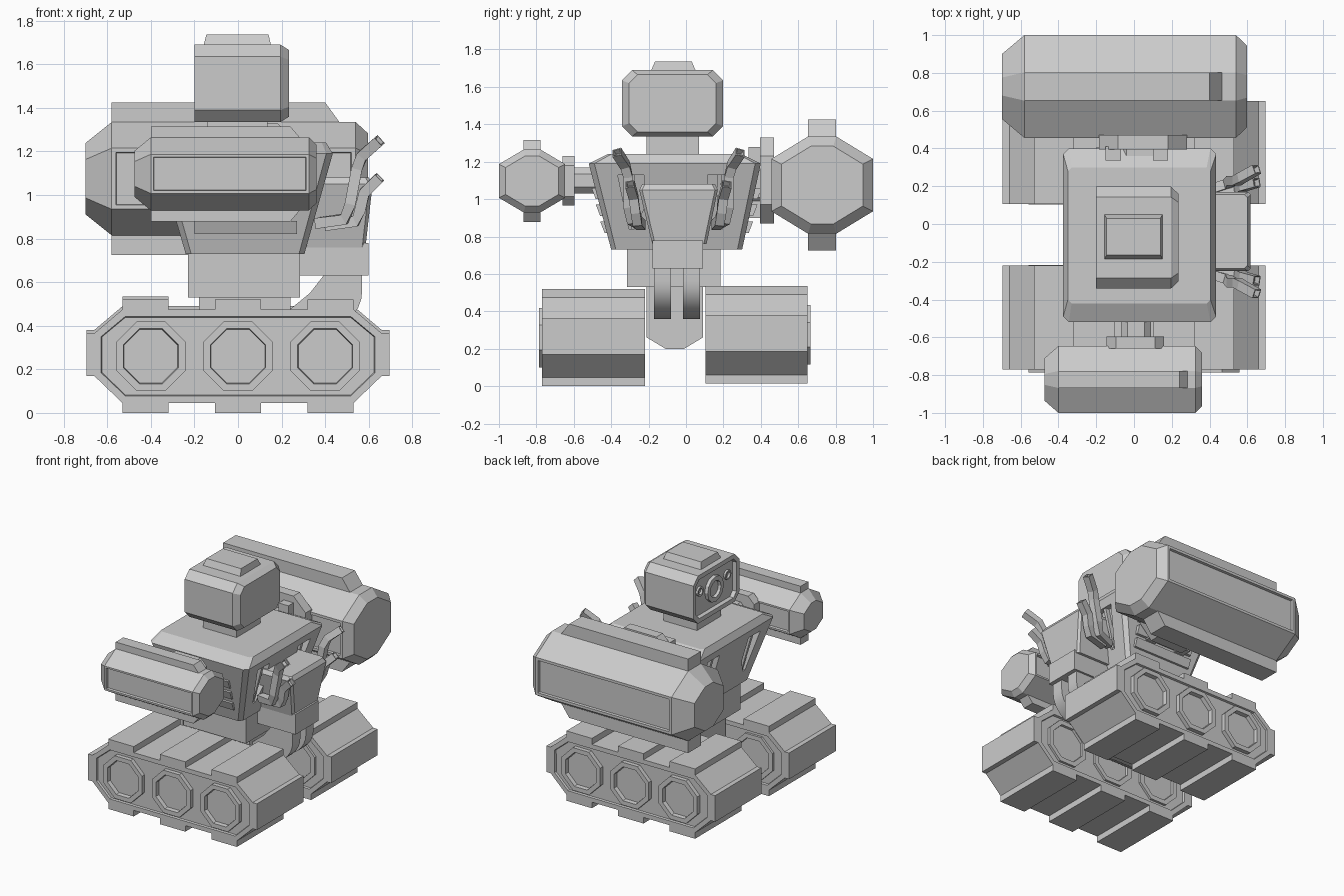
import bpy, bmesh, math
from mathutils import Vector

cube = bpy.data.objects.get("Cube")
if cube:
    bpy.data.objects.remove(cube)

grey = bpy.data.materials.new("plain grey")
grey.use_nodes = True
grey.diffuse_color = (0.6, 0.6, 0.6, 1)
grey.node_tree.nodes["Principled BSDF"].inputs["Base Color"].default_value = (0.6, 0.6, 0.6, 1)


def loft(name, rings, recess=None):
    """Skin closed rings and cap both ends; recess = (test, border, depth)."""
    bm = bmesh.new()
    loops = [[bm.verts.new(p) for p in ring] for ring in rings]
    n = len(loops[0])
    for a, b in zip(loops, loops[1:]):
        for i in range(n):
            j = (i + 1) % n
            bm.faces.new((a[i], a[j], b[j], b[i]))
    bm.faces.new(loops[0][::-1])
    bm.faces.new(loops[-1])
    bmesh.ops.recalc_face_normals(bm, faces=bm.faces)
    if recess:
        test, border, depth = recess
        bm.normal_update()
        faces = [f for f in bm.faces if test(f)]
        bmesh.ops.inset_individual(bm, faces=faces, thickness=border)
        bm.normal_update()
        bmesh.ops.inset_individual(bm, faces=faces, thickness=0.004, depth=-depth)
    mesh = bpy.data.meshes.new(name)
    bm.to_mesh(mesh)
    bm.free()
    mesh.materials.append(grey)
    ob = bpy.data.objects.new(name, mesh)
    bpy.context.collection.objects.link(ob)
    return ob


def rect(x0, x1, y0, y1, c=0.0):
    """Outline of a rectangle, with cut corners when c > 0."""
    if not c:
        return [(x0, y0), (x1, y0), (x1, y1), (x0, y1)]
    return [(x0 + c, y0), (x1 - c, y0), (x1, y0 + c), (x1, y1 - c),
            (x1 - c, y1), (x0 + c, y1), (x0, y1 - c), (x0, y0 + c)]


def along(axis, outline, at):
    if axis == "x":
        return [(at, u, v) for u, v in outline]
    if axis == "y":
        return [(u, at, v) for u, v in outline]
    return [(u, v, at) for u, v in outline]


def prism(name, axis, outline, a, b, recess=None):
    return loft(name, [along(axis, outline, a), along(axis, outline, b)], recess)


def box(name, x, y, z):
    return prism(name, "z", rect(*x, *y), *z)


def facing(axis, sign=0):
    def test(f):
        v = f.normal[axis]
        return v * sign > 0.9 if sign else abs(v) > 0.9
    return test


# Tracks with tread pads and octagonal wheels on both sides
def track(side, y0, y1, base, outer):
    body = [(-.53, .045), (.53, .045), (.66, .17), (.66, .365),
            (.53, .475), (-.53, .475), (-.66, .365), (-.66, .17)]
    body = [(x, z + base) for x, z in body]
    prism(side + "_track", "y", body, y0, y1, (facing(1), 0.035, 0.015))
    for i, x in enumerate((-.425, 0, .425)):
        for z, level in ((0, "lower"), (.47, "upper")):
            box(f"{side}_{level}_pad_{i}", (x - .105, x + .105), (y0, y1),
                (z + base, z + base + .05))
    for x in (-.67, .67):
        box(side + "_end_pad", (x - .025, x + .025), (y0, y1), (base + .17, base + .365))
    for x in (-.4, 0, .4):
        ring = [(x + .172 * math.cos(math.radians(45 * k + 22.5)),
                 .26 + base + .172 * math.sin(math.radians(45 * k + 22.5))) for k in range(8)]
        for y, s in ((y0, -1), (y1, 1)):
            tip = y + s * (.016 if s == outer else 0.002)
            prism(side + "_wheel", "y", ring, y - s * .06, tip, (facing(1, s), 0.035, 0.03))


track("front", -.77, -.22, 0, -1)
track("rear", .105, .65, .015, 1)

# Hips and waist
prism("hips", "x", [(-.21, .54), (-.21, .26), (-.11, .2), (-.01, .2), (.09, .26), (.09, .54)],
      -.18, .24)
box("waist", (-.23, .285), (-.315, .185), (.53, .74))

# Torso: tapered hull with chamfered shoulders
torso = loft("torso", [
    along("z", rect(-.24, .305, -.40, .30, .025), .73),
    along("z", rect(-.375, .435, -.52, .40, .03), 1.19),
    along("z", rect(-.35, .405, -.42, .30, .02), 1.24)])


# Sloping windows cut into both x sides of the torso
def wall_x(s, z):
    t = (z - .73) / .46
    return .305 + .13 * t if s > 0 else -.24 - .135 * t


window = [(.31, 1.13), (.17, 1.13), (.17, .95), (.22, .84), (.25, .84)]
for s in (-1, 1):
    for m in (-1, 1):
        rings = [[(wall_x(s, z) + s * d, m * y - .055, z) for y, z in window] for d in (-.04, .1)]
        cutter = loft("window_cutter", rings)
        cutter.hide_render = True
        cutter.hide_viewport = True
        cut = torso.modifiers.new("window", "BOOLEAN")
        cut.operation = "DIFFERENCE"
        cut.solver = "EXACT"
        cut.object = cutter
        bar = [(.245, 1.13), (.22, 1.13), (.22, .84), (.235, .84)]
        loft("window_bar", [[(wall_x(s, z) + s * d, m * y - .055, z) for y, z in bar]
                            for d in (-.045, -.01)])

# Stacked slats on the y sides of the torso
for s in (-1, 1):
    for z in (.82, .91, 1.0):
        y = -.05 + s * (.35 + .12 * (z - .73) / .46)
        prism("torso_slat", "x", [(y - s * .03, z), (y + s * .012, z), (y + s * .035, z + .06),
                                  (y - s * .03, z + .06)], -.2, .27)

# Neck, head and cap
box("neck", (-.14, .135), (-.21, .07), (1.23, 1.35))
head_side = rect(-.342, .198, 1.335, 1.69, .055)
loft("head", [along("x", head_side, -.2), along("x", head_side, .195),
              along("x", rect(-.305, .16, 1.36, 1.665, .045), .235)],
     (facing(0, -1), 0.035, 0.03))
loft("head_cap", [along("z", rect(-.16, .153, -.19, .055), 1.68),
                  along("z", rect(-.145, .14, -.165, .03), 1.737)])


def eye(name, y, z, r, tip):
    ring = [(y + r * math.cos(math.tau * k / 12), z + r * math.sin(math.tau * k / 12))
            for k in range(12)]
    prism(name, "x", ring, -.14, tip, (facing(0, -1), r * .35, .02))


eye("main_eye", -.072, 1.51, .095, -.195)
for y, name in ((-.235, "left_sensor"), (.09, "right_sensor")):
    eye(name, y, 1.55, .035, -.185)


# Weapon pods: stretched octagonal barrels with top and bottom rails
def pod(side, y, z, half, flat, x, fin, fin_h):
    (hy, hz), (fy, fz) = half, flat
    outline = [(-fy, -hz), (fy, -hz), (hy, -fz), (hy, fz), (fy, hz), (-fy, hz), (-hy, fz), (-hy, -fz)]

    def ring(at, k):
        return along("x", [(y + u * k, z + v * k) for u, v in outline], at)
    loft(side + "_pod", [ring(x[0], .63), ring(x[1], 1), ring(x[2], 1), ring(x[3], .8)],
         (facing(1), fz * .2, .018))
    for s in (-1, 1):
        inner, top = z + s * (hz - .02), z + s * (hz + fin_h)
        prism(side + "_pod_rail", "y", [(x[1], inner), (fin[1], inner), (fin[0], top), (x[1], top)],
              y - fy, y + fy)


pod("rear", .728, 1.075, (.272, .26), (.075, .14), (-.70, -.58, .54, .597), (.40, .48), .09)
pod("front", -.823, 1.097, (.177, .168), (.045, .09), (-.475, -.40, .325, .36), (.24, .30), .05)

# Shoulder mounts joining the pods to the torso
prism("rear_mount_plate", "y", rect(-.185, .28, .87, 1.33, .1), .395, .47)
prism("rear_mount_hub", "y", rect(-.10, .20, .95, 1.21, .06), .28, .42)
for x in (-.15, .1):
    box("rear_mount_rib", (x, x + .08), (.335, .41), (.9, 1.28))
prism("front_mount_plate", "y", rect(-.145, .16, .965, 1.23, .05), -.66, -.595)
prism("front_mount_shaft", "y", rect(-.07, .09, 1.03, 1.17, .035), -.61, -.42)

# Backpack with its lower block and two curved struts
loft("backpack", [along("z", rect(.30, .585, -.18, .11, .015), .76),
                  along("z", rect(.33, .618, -.25, .17, .015), 1.05),
                  along("z", rect(.36, .60, -.235, .155, .015), 1.08)])
box("backpack_base", (.27, .60), (-.18, .09), (.63, .78))
arc = [(.33 + .24 * math.cos(a * math.pi / 16), .56 - .2 * math.sin(a * math.pi / 16))
       for a in range(9)]
for y in (-.17, -.015):
    strut = prism("curved_strut", "y", [(.40, .64), (.57, .64)] + arc + [(.22, .36), (.22, .46), (.33, .55)],
                  y, y + .09)
    bpy.ops.object.select_all(action="DESELECT")
    strut.select_set(True)
    bpy.context.view_layer.objects.active = strut
    bpy.ops.object.shade_smooth_by_angle(angle=math.radians(30))


# Bent square exhaust pipes, mirrored about the body's middle
def pipe(name, path, w):
    pts = [Vector(p) for p in path]
    rings = []
    for i, p in enumerate(pts):
        d = (pts[min(i + 1, len(pts) - 1)] - pts[max(i - 1, 0)]).normalized()
        side = d.cross(Vector((1, 0, .6))).normalized() if abs(d.y) > .9 else Vector((0, 1, 0))
        side = (side - d * side.dot(d)).normalized()
        up = d.cross(side)
        rings.append([p + (side * a + up * b) * w for a, b in ((-1, -1), (1, -1), (1, 1), (-1, 1))])
    end = (pts[-1] - pts[-2]).normalized()
    loft(name, rings, (lambda f: f.normal.dot(end) > .95 and abs(f.calc_center_median().x - pts[-1].x) < .01,
                       .009, .03))


for m, side in ((-1, "front"), (1, "rear")):
    tall = [(.36, .21, .87), (.49, .25, .89), (.515, .27, .96), (.545, .27, 1.12), (.57, .285, 1.18), (.65, .33, 1.25)]
    short = [(.40, .2, .86), (.54, .22, .88), (.56, .23, .93), (.58, .24, 1.01), (.65, .26, 1.08)]
    for name, path in (("tall", tall), ("short", short)):
        pipe(f"{side}_{name}_exhaust", [(x, -.04 + m * y, z) for x, y, z in path], .025)
